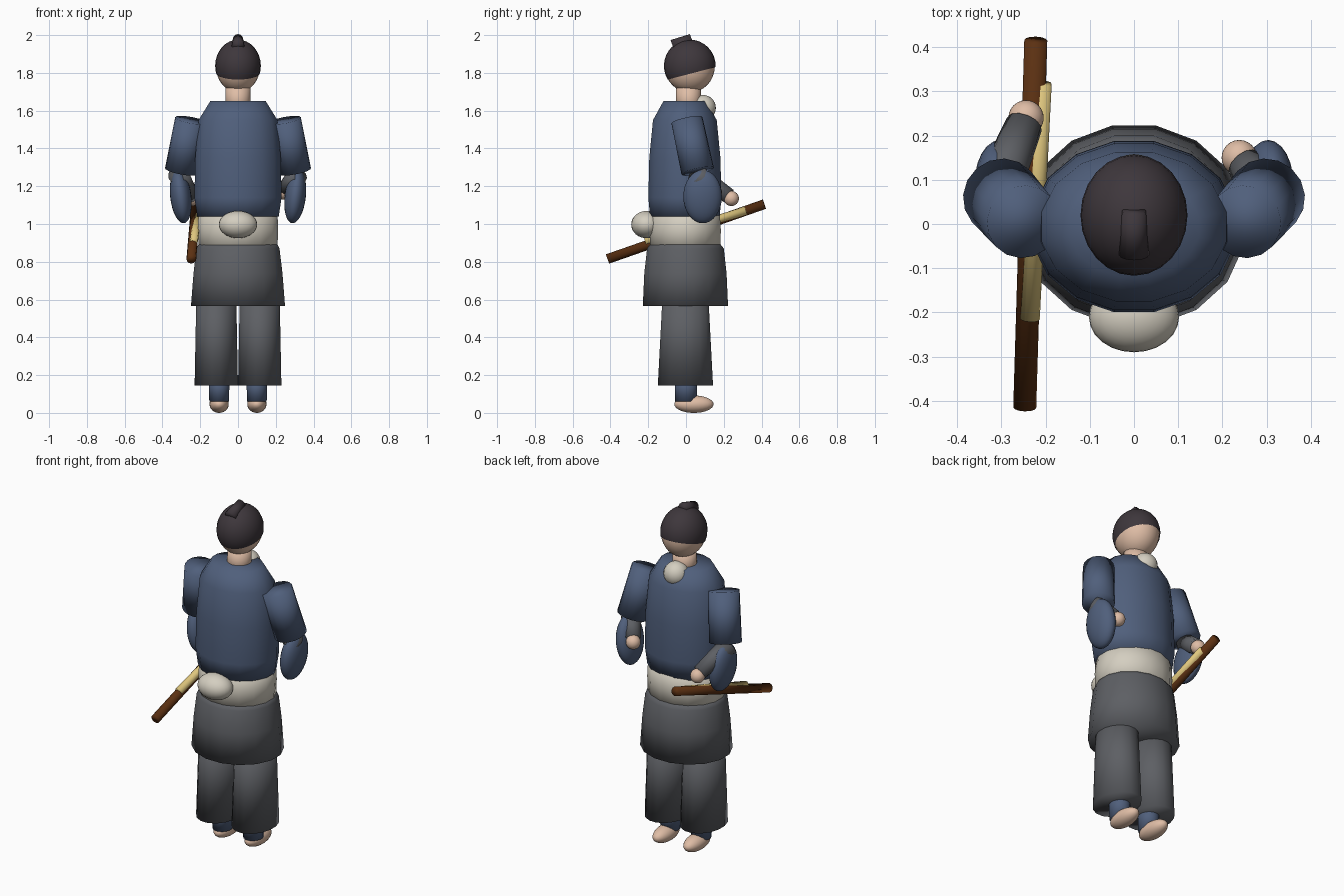
import bpy, bmesh, math
from mathutils import Vector, Matrix

if "Cube" in bpy.data.objects:
    bpy.data.objects.remove(bpy.data.objects["Cube"])


def material(name, rgb):
    m = bpy.data.materials.new(name)
    m.use_nodes = True
    m.diffuse_color = (*rgb, 1)
    m.node_tree.nodes["Principled BSDF"].inputs["Base Color"].default_value = (*rgb, 1)
    return m


blue = material("indigo cloth", (0.08, 0.115, 0.2))
grey = material("grey cloth", (0.11, 0.115, 0.127))
cream = material("cream cloth", (0.66, 0.62, 0.53))
skin = material("skin", (0.74, 0.51, 0.38))
black = material("dark hair", (0.048, 0.038, 0.045))
brown = material("brown wood", (0.105, 0.03, 0.006))
straw = material("straw yellow", (0.74, 0.57, 0.21))


def finish(name, bm, mat):
    bmesh.ops.recalc_face_normals(bm, faces=bm.faces)
    for f in bm.faces:
        f.smooth = True
    me = bpy.data.meshes.new(name)
    bm.to_mesh(me)
    bm.free()
    me.materials.append(mat)
    ob = bpy.data.objects.new(name, me)
    bpy.context.collection.objects.link(ob)
    return ob


def loft(name, mat, rings, x=0, y=0, sides=16):
    """Closed stack of elliptical rings given as (z, rx, ry)."""
    bm = bmesh.new()
    loops = []
    for z, rx, ry in rings:
        angles = [(i + 0.5) * math.tau / sides for i in range(sides)]
        loops.append([bm.verts.new((x + rx * math.cos(a), y + ry * math.sin(a), z)) for a in angles])
    for low, high in zip(loops, loops[1:]):
        for i in range(sides):
            j = (i + 1) % sides
            bm.faces.new((low[i], low[j], high[j], high[i]))
    bm.faces.new(loops[0][::-1])
    bm.faces.new(loops[-1])
    return finish(name, bm, mat)


def limb(name, mat, a, b, r1, r2, sides=16):
    """Tapered cylinder between two points."""
    a, b = Vector(a), Vector(b)
    turn = (b - a).to_track_quat('Z', 'Y').to_matrix().to_4x4()
    bm = bmesh.new()
    bmesh.ops.create_cone(bm, cap_ends=True, segments=sides, radius1=r1, radius2=r2,
                          depth=(b - a).length,
                          matrix=Matrix.Translation((a + b) / 2) @ turn)
    return finish(name, bm, mat)


def ellipsoid(name, mat, centre, radii, tilt=0, cut=None):
    """Scaled sphere, tilted about y; cut is a (point, normal) plane that keeps the normal side."""
    bm = bmesh.new()
    bmesh.ops.create_uvsphere(bm, u_segments=24, v_segments=16, radius=1)
    bm.transform(Matrix.Translation(centre) @ Matrix.Rotation(tilt, 4, 'Y')
                 @ Matrix.Diagonal((*radii, 1)))
    if cut:
        bmesh.ops.bisect_plane(bm, geom=bm.verts[:] + bm.edges[:] + bm.faces[:],
                               plane_co=cut[0], plane_no=cut[1], clear_inner=True)
    return finish(name, bm, mat)


# Head, hair and topknot
ellipsoid("head", skin, (0, 0.02, 1.833), (0.116, 0.132, 0.137))
ellipsoid("hair", black, (0, 0.02, 1.837), (0.121, 0.137, 0.139),
          cut=((0, 0.02, 1.795), (0, -0.26, 1)))
limb("topknot", black, (0, -0.07, 1.942), (0, 0.03, 1.98), 0.034, 0.027, 12)
limb("neck", skin, (0, 0.013, 1.58), (0, 0.013, 1.74), 0.067, 0.065)

# Jacket body, neck bundle, sash and its knot
loft("jacket", blue, [(1.04, 0.22, 0.188), (1.14, 0.235, 0.197), (1.35, 0.231, 0.192),
                      (1.55, 0.213, 0.172), (1.65, 0.15, 0.116)], y=-0.006)
ellipsoid("neck_bundle", cream, (0, 0.09, 1.615), (0.068, 0.068, 0.068))
loft("sash", cream, [(0.86, 0.212, 0.19), (0.97, 0.217, 0.192), (1.08, 0.212, 0.185)], y=-0.004)
ellipsoid("sash_knot", cream, (0, -0.21, 0.997), (0.102, 0.08, 0.072))

# Skirt
loft("skirt", grey, [(0.565, 0.254, 0.23), (0.74, 0.24, 0.222), (0.87, 0.224, 0.207),
                     (0.898, 0.21, 0.185)], y=-0.003)

# Paired parts
for side, s in (("left", 1), ("right", -1)):
    loft(side + "_trouser_leg", grey, [(0.145, 0.117, 0.149), (0.65, 0.107, 0.122)],
         x=s * 0.115, y=-0.003)
    loft(side + "_ankle", blue, [(0.06, 0.053, 0.058), (0.2, 0.057, 0.062)], x=s * 0.1)
    ellipsoid(side + "_foot", skin, (s * 0.1, 0.042, 0.046), (0.051, 0.104, 0.046))
    limb(side + "_upper_sleeve", blue, (s * 0.25, 0.005, 1.55), (s * 0.3, 0.062, 1.28), 0.084, 0.088)
    ellipsoid(side + "_hanging_sleeve", blue, (s * 0.303, 0.088, 1.145), (0.056, 0.102, 0.142),
              tilt=s * 0.12)

# Forearms and hands, the right one resting on the scabbard
for side, elbow, wrist, hand in (
        ("left", (0.318, 0.055, 1.265), (0.25, 0.135, 1.185), (0.238, 0.15, 1.17)),
        ("right", (-0.318, 0.055, 1.265), (-0.248, 0.225, 1.15), (-0.244, 0.24, 1.135))):
    limb(side + "_forearm", grey, elbow, wrist, 0.055, 0.042, 12)
    ellipsoid(side + "_hand", skin, hand, (0.04, 0.04, 0.04))

# Long wooden scabbard with a shorter straw-coloured rod lying against it
limb("scabbard", brown, (-0.247, -0.415, 0.815), (-0.222, 0.415, 1.105), 0.026, 0.026, 12)
limb("short_rod", straw, (-0.235, -0.215, 0.905), (-0.208, 0.318, 1.072), 0.022, 0.022, 12)
